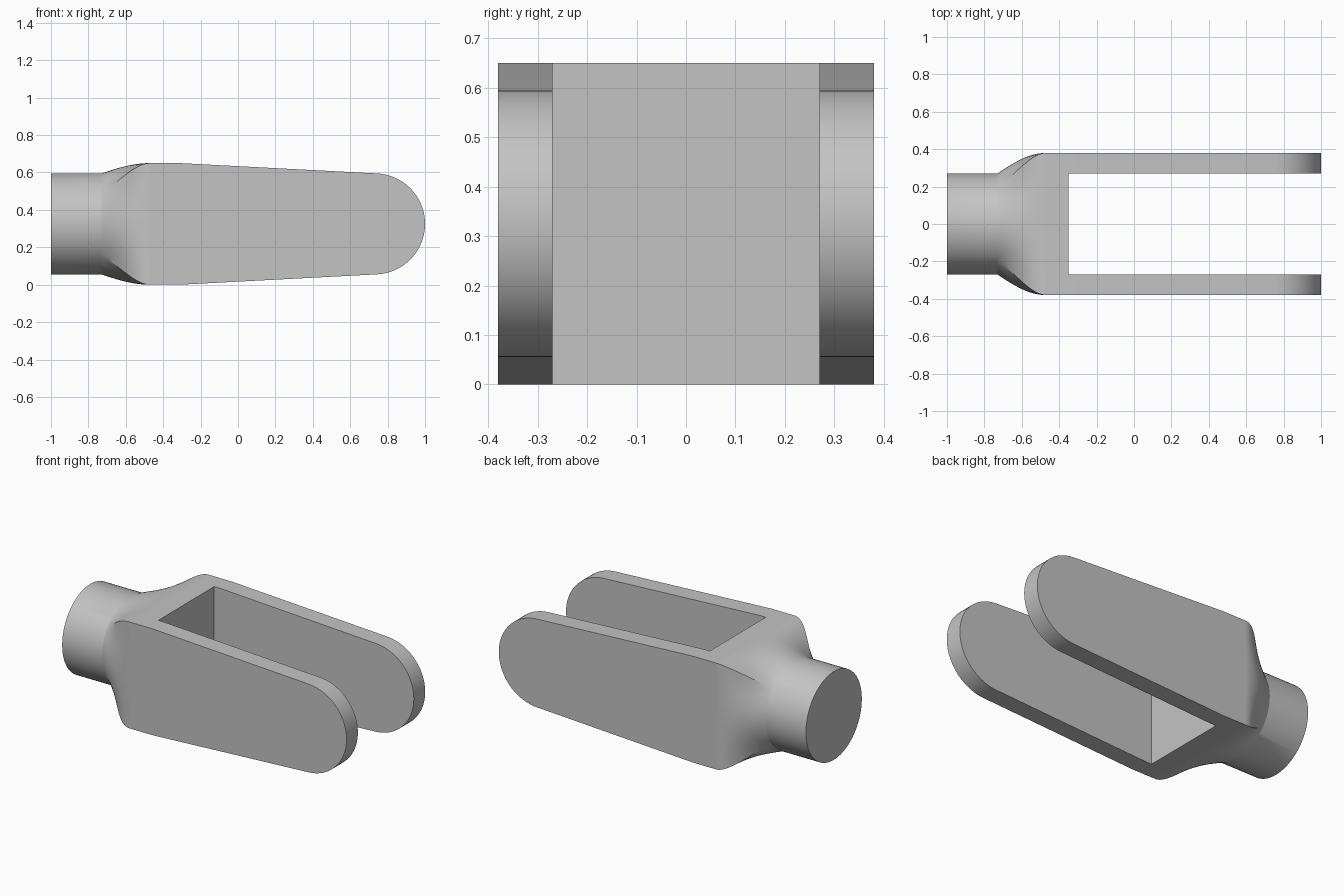
import bpy, bmesh, math

cube = bpy.data.objects.get("Cube")
if cube:
    bpy.data.objects.remove(cube, do_unlink=True)

MID = 0.325               # height of the long axis
R = 0.27                  # shank and arm-tip radius
HALF_W, HALF_H = 0.38, 0.325
X_END, X_NECK, X_YOKE, X_SLOT, X_TIP = -1.0, -0.73, -0.47, -0.35, 1.0

steel = bpy.data.materials.new("plain grey metal")
steel.use_nodes = True
GREY = (0.55, 0.55, 0.55, 1)
steel.diffuse_color = GREY
steel.node_tree.nodes["Principled BSDF"].inputs["Base Color"].default_value = GREY


def finish(bm, name):
    bmesh.ops.recalc_face_normals(bm, faces=bm.faces)
    mesh = bpy.data.meshes.new(name)
    bm.to_mesh(mesh)
    bm.free()
    mesh.materials.append(steel)
    obj = bpy.data.objects.new(name, mesh)
    bpy.context.collection.objects.link(obj)
    return obj


def smooth(obj):
    bpy.ops.object.select_all(action="DESELECT")
    obj.select_set(True)
    bpy.context.view_layer.objects.active = obj
    bpy.ops.object.shade_smooth_by_angle(angle=math.radians(25))


# Ring directions, with one landing exactly on each rectangle corner
corner = math.atan2(HALF_H, HALF_W)
stops = [-corner, corner, math.pi - corner, math.pi + corner, 2 * math.pi - corner]
STEPS = 20
angles = [a + (b - a) * i / STEPS for a, b in zip(stops, stops[1:]) for i in range(STEPS)]


def section(x, t):
    """Cross-section blending from circle (t=0) to rectangle (t=1)."""
    points = []
    for a in angles:
        c, s = math.cos(a), math.sin(a)
        reach = min(HALF_W / max(abs(c), 1e-6), HALF_H / max(abs(s), 1e-6))
        round_off = math.sin(t * math.pi / 2)
        s_curve = t * t * (3 - 2 * t)
        w = 0.6 * math.sin(2 * a) ** 2
        r = R + (reach - R) * (round_off * (1 - w) + s_curve * w)
        points.append((x, r * c, MID + r * s))
    return points


# Round shank flowing into the rectangular shoulder
bm = bmesh.new()
sections = [section(X_END, 0)]
LOFT = 20
sections += [section(X_NECK + (X_YOKE - X_NECK) * i / LOFT, i / LOFT) for i in range(LOFT + 1)]
rings = [[bm.verts.new(p) for p in sec] for sec in sections]
bm.faces.new(rings[0])
for a, b in zip(rings, rings[1:]):
    for i in range(len(a)):
        j = (i + 1) % len(a)
        bm.faces.new((a[i], a[j], b[j], b[i]))
smooth(finish(bm, "shank_and_shoulder"))

# Forked yoke: tapered side profile with round tips
tip = math.radians(87)
arc = [(X_TIP - R + R * math.cos(tip * k / 24), R * math.sin(tip * k / 24))
       for k in range(-24, 25)]
profile = [(X_YOKE, -HALF_H), (-0.31, -HALF_H)] + arc + [(-0.31, HALF_H), (X_YOKE, HALF_H)]
bm = bmesh.new()
side = bm.faces.new([bm.verts.new((x, -HALF_W, MID + z)) for x, z in profile])
out = bmesh.ops.extrude_face_region(bm, geom=[side])
bmesh.ops.translate(bm, vec=(0, 2 * HALF_W, 0),
                    verts=[g for g in out["geom"] if isinstance(g, bmesh.types.BMVert)])
# The end against the shoulder stays open inside the joint only
yoke = finish(bm, "forked_yoke")

# Slot between the arms
bm = bmesh.new()
bmesh.ops.create_cube(bm, size=1)
bmesh.ops.scale(bm, vec=(2, 2 * R, 2), verts=bm.verts)
bmesh.ops.translate(bm, vec=(X_SLOT + 1, 0, MID), verts=bm.verts)
cutter = finish(bm, "slot_cutter")
cutter.hide_render = True
cutter.hide_set(True)

cut = yoke.modifiers.new("slot", "BOOLEAN")
cut.operation = "DIFFERENCE"
cut.solver = "EXACT"
cut.object = cutter
bpy.ops.object.select_all(action="DESELECT")
yoke.select_set(True)
bpy.context.view_layer.objects.active = yoke
bpy.ops.object.modifier_apply(modifier=cut.name)
bpy.data.objects.remove(cutter, do_unlink=True)
smooth(yoke)
